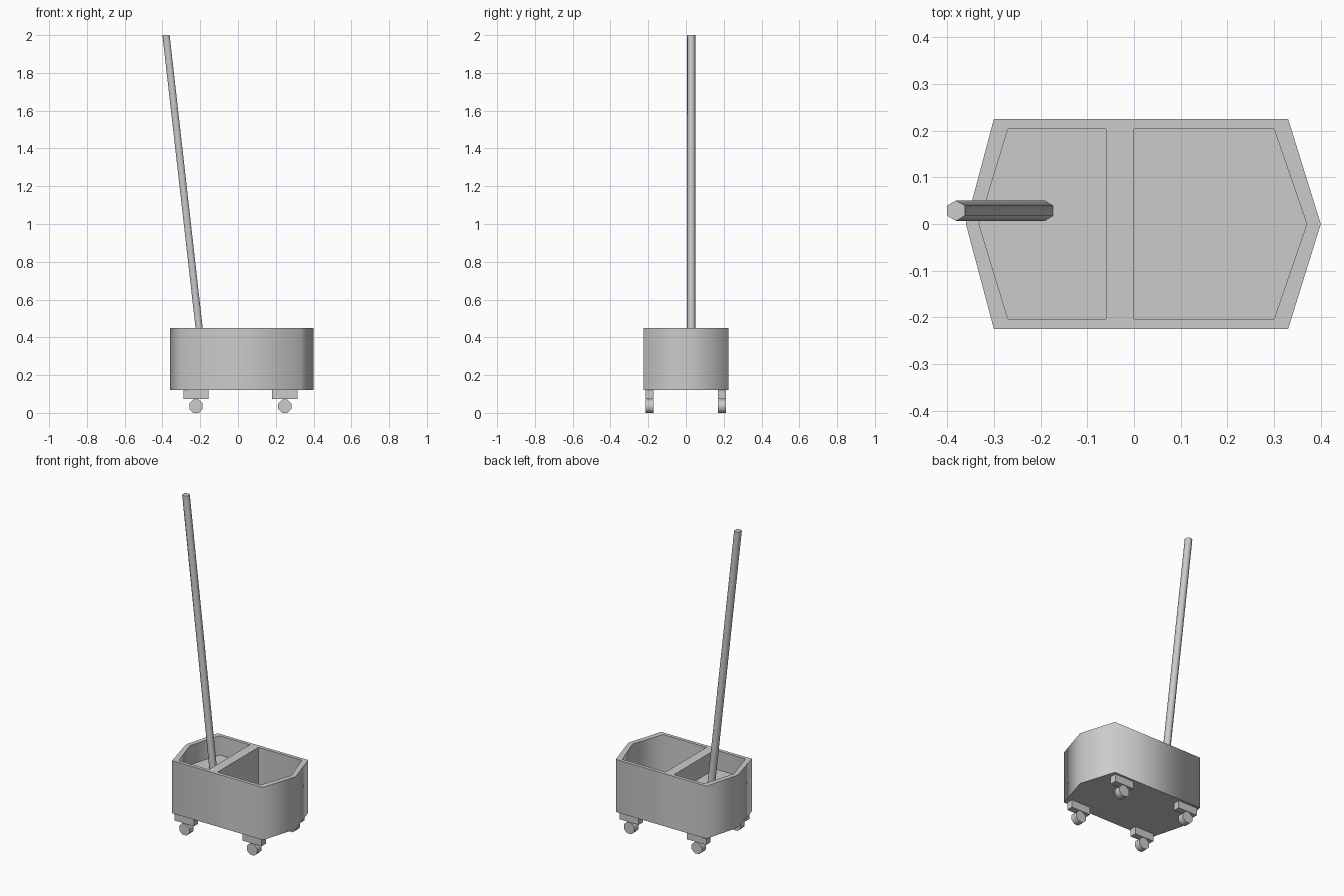
import bpy, bmesh, math

if "Cube" in bpy.data.objects:
    bpy.data.objects.remove(bpy.data.objects["Cube"])


def prism(name, points, z0, z1, shift=0.0):
    """Extrude an xy outline from z0 to z1, optionally leaning along x."""
    bm = bmesh.new()
    low = [bm.verts.new((x, y, z0)) for x, y in points]
    high = [bm.verts.new((x + shift, y, z1)) for x, y in points]
    bm.faces.new(low)
    bm.faces.new(high)
    n = len(points)
    for i in range(n):
        j = (i + 1) % n
        bm.faces.new((low[i], low[j], high[j], high[i]))
    bmesh.ops.recalc_face_normals(bm, faces=bm.faces)
    mesh = bpy.data.meshes.new(name)
    bm.to_mesh(mesh)
    bm.free()
    obj = bpy.data.objects.new(name, mesh)
    bpy.context.collection.objects.link(obj)
    return obj


def smooth(obj, degrees):
    bpy.ops.object.select_all(action='DESELECT')
    obj.select_set(True)
    bpy.context.view_layer.objects.active = obj
    bpy.ops.object.shade_smooth_by_angle(angle=math.radians(degrees))


# Bucket body with pointed ends
body = prism("bucket_body", [(-0.36, 0), (-0.30, -0.225), (0.33, -0.225),
                             (0.40, 0), (0.33, 0.225), (-0.30, 0.225)], 0.12, 0.45)

# Two compartments: a shallow wringing tray and a deep water tank
pockets = [
    ("tray_cutter", [(-0.332, 0), (-0.27, -0.203), (-0.06, -0.203),
                     (-0.06, 0.203), (-0.27, 0.203)], 0.33),
    ("tank_cutter", [(0, -0.203), (0.30, -0.203), (0.37, 0),
                     (0.30, 0.203), (0, 0.203)], 0.15),
]
for name, outline, floor in pockets:
    cutter = prism(name, outline, floor, 0.55)
    cutter.hide_render = True
    mod = body.modifiers.new(name, 'BOOLEAN')
    mod.operation = 'DIFFERENCE'
    mod.solver = 'EXACT'
    mod.object = cutter
    bpy.context.view_layer.objects.active = body
    bpy.ops.object.modifier_apply(modifier=name)
    bpy.data.objects.remove(cutter)
smooth(body, 80)

# Leaning six-sided mop handle
r, slope, z0, z1 = 0.022, -0.113, 0.33, 2.0
base_x = -0.381 - slope * (z1 - z0)
hexagon = [(base_x + r * math.sin(a), 0.0285 + r * math.cos(a))
           for a in (i * math.pi / 3 for i in range(6))]
handle = prism("mop_handle", hexagon, z0, z1, slope * (z1 - z0))
smooth(handle, 65)

# Four casters: mounting plate and wheel
for end, x in (("left", -0.222), ("right", 0.248)):
    for side, y in (("front", -0.194), ("back", 0.19)):
        plate = [(x + dx * 0.067, y + dy * 0.021)
                 for dx, dy in ((-1, -1), (1, -1), (1, 1), (-1, 1))]
        prism(f"{side}_{end}_caster_plate", plate, 0.073, 0.12)
        bpy.ops.mesh.primitive_cylinder_add(vertices=8, radius=0.038, depth=0.042,
                                            location=(x, y, 0.0351))
        wheel = bpy.context.object
        wheel.name = f"{side}_{end}_wheel"
        wheel.rotation_euler = (math.pi / 2, math.pi / 8, 0)
        smooth(wheel, 50)
